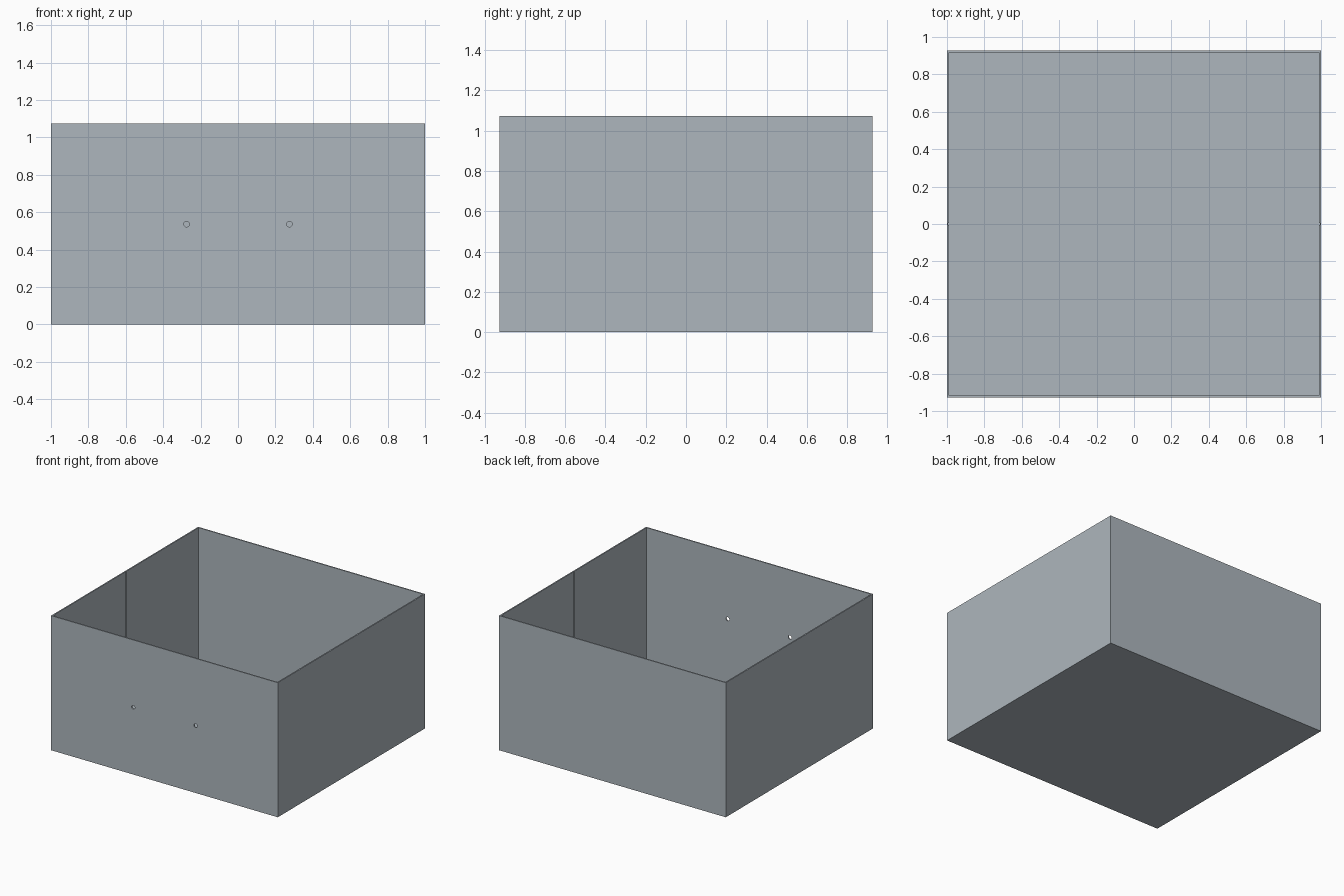
import bpy, bmesh

if "Cube" in bpy.data.objects:
    bpy.data.objects.remove(bpy.data.objects["Cube"])

HX, HY, H, T = 1.0, 0.927, 1.073, 0.01   # half width, half depth, height, panel thickness

# Blue-grey painted metal
paint = bpy.data.materials.new("blue_grey_paint")
paint.diffuse_color = (0.42, 0.47, 0.51, 1)
paint.use_nodes = True
paint.node_tree.nodes["Principled BSDF"].inputs["Base Color"].default_value = paint.diffuse_color


def extrude_profile(name, points, z0, z1):
    """Solid prism from an xy outline."""
    bm = bmesh.new()
    face = bm.faces.new([bm.verts.new((x, y, z0)) for x, y in points])
    top = bmesh.ops.extrude_face_region(bm, geom=[face])["geom"]
    bmesh.ops.translate(bm, vec=(0, 0, z1 - z0),
                        verts=[v for v in top if isinstance(v, bmesh.types.BMVert)])
    bmesh.ops.recalc_face_normals(bm, faces=bm.faces)
    mesh = bpy.data.meshes.new(name)
    bm.to_mesh(mesh)
    bm.free()
    mesh.materials.append(paint)
    obj = bpy.data.objects.new(name, mesh)
    bpy.context.collection.objects.link(obj)
    return obj


def slab(name, x0, x1, y0, y1, z0, z1):
    return extrude_profile(name, [(x0, y0), (x1, y0), (x1, y1), (x0, y1)], z0, z1)


# Floor, front and back panels
slab("floor", -HX, HX, -HY + T, HY - T, 0, T)
front = slab("front_panel", -HX, HX, -HY, -HY + T, 0, H)
slab("back_panel", -HX, HX, HY - T, HY, 0, H)

# Side panels with a narrow vertical divider groove on the inner face
G, D = 0.006, 0.005   # groove half width and depth
for name, s in (("left_panel", -1), ("right_panel", 1)):
    inner, y = HX - T, HY - T
    outline = [(HX, -y), (HX, y), (inner, y), (inner, G), (inner + D, G),
               (inner + D, -G), (inner, -G), (inner, -y)]
    extrude_profile(name, [(s * px, py) for px, py in outline], T, H)

# Two small handle screw holes through the front panel
for i, x in enumerate((-0.275, 0.275)):
    bpy.ops.mesh.primitive_cylinder_add(vertices=32, radius=0.015, depth=0.1,
                                        location=(x, -HY + T / 2, H / 2),
                                        rotation=(1.5707963, 0, 0))
    cutter = bpy.context.object
    cutter.name = f"screw_hole_cutter_{i + 1}"
    cutter.data.materials.append(paint)
    cutter.hide_render = True
    cutter.display_type = 'WIRE'
    mod = front.modifiers.new(f"screw_hole_{i + 1}", 'BOOLEAN')
    mod.operation = 'DIFFERENCE'
    mod.solver = 'EXACT'
    mod.object = cutter
